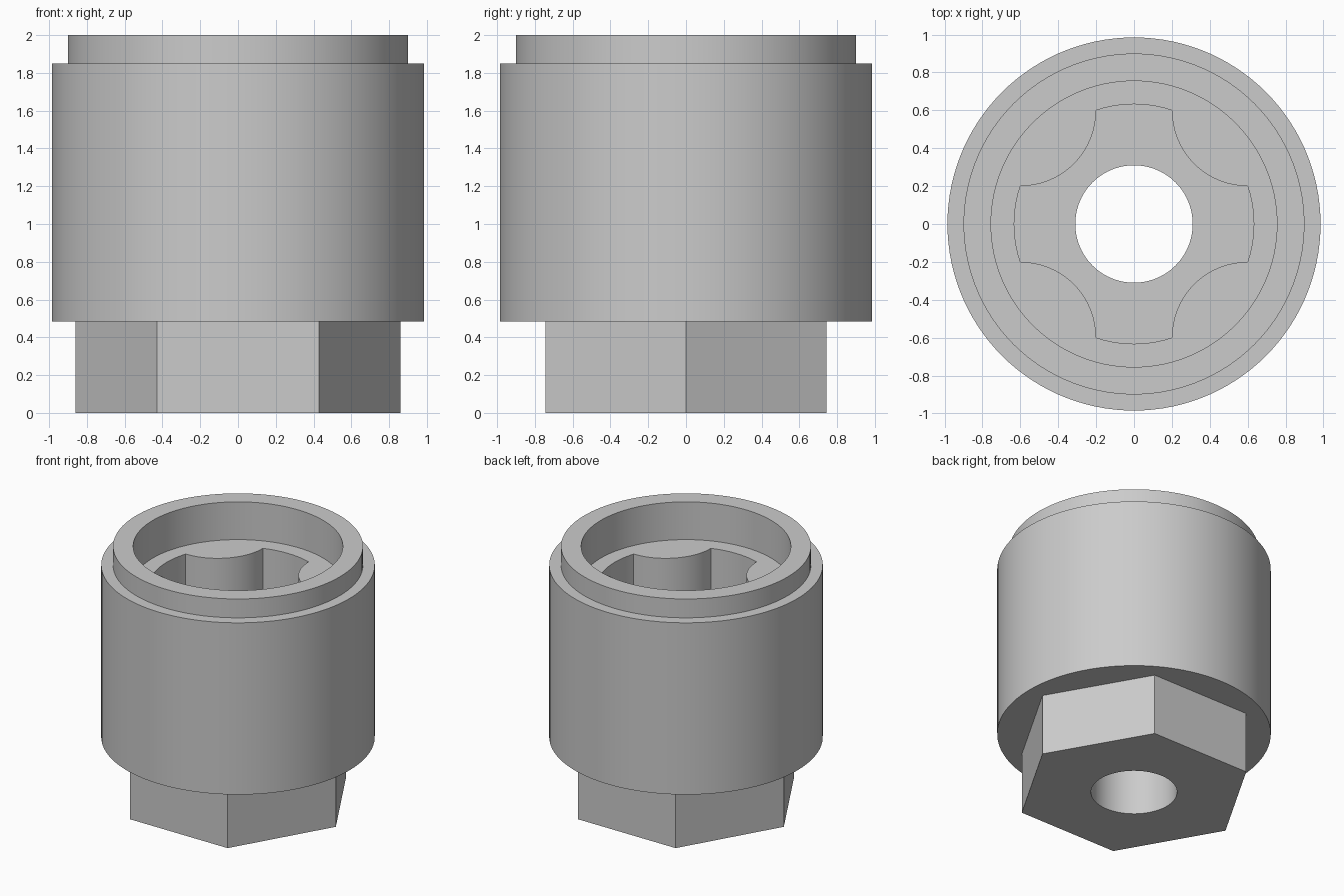
import bpy, bmesh
from math import cos, sin, radians, degrees, atan2, sqrt, pi

cube = bpy.data.objects.get("Cube")
if cube:
    bpy.data.objects.remove(cube, do_unlink=True)

# Plain grey material
grey = bpy.data.materials.new("plain_grey")
grey.use_nodes = True
colour = (0.6, 0.6, 0.6, 1)
grey.diffuse_color = colour
grey.node_tree.nodes["Principled BSDF"].inputs["Base Color"].default_value = colour

# Shared angles, nudged so the socket corners land exactly on a vertex
LOBE_OFFSET, LOBE_RADIUS = 0.6, 0.4
corner = degrees(atan2(LOBE_OFFSET - LOBE_RADIUS, LOBE_OFFSET))
nudge = {18: corner, 72: 90 - corner}
angles = [radians(a - a % 90 + nudge.get(a % 90, a % 90)) for a in range(0, 360, 3)]


def circle(radius):
    return lambda a: radius


def hexagon(radius):
    return lambda a: radius * cos(pi / 6) / cos(a % (pi / 3) - pi / 6)


def cross_socket(a):
    """Disc with four round lobes biting in on the diagonals."""
    q = a % (pi / 2)
    if not radians(corner) - 1e-6 <= q <= radians(90 - corner) + 1e-6:
        return sqrt(LOBE_OFFSET ** 2 + (LOBE_OFFSET - LOBE_RADIUS) ** 2)
    along = LOBE_OFFSET * (cos(q) + sin(q))
    return along - sqrt(along ** 2 - 2 * LOBE_OFFSET ** 2 + LOBE_RADIUS ** 2)


# Closed section: up the outside, then down through the bore
section = [
    (hexagon(0.86), 0), (hexagon(0.86), 0.485),          # hex drive
    (circle(0.985), 0.485), (circle(0.985), 1.85),       # main barrel
    (circle(0.9), 1.85), (circle(0.9), 2),               # raised rim
    (circle(0.755), 2), (circle(0.755), 1.7),            # counterbore
    (cross_socket, 1.7), (cross_socket, 0.485),          # lobed socket
    (circle(0.31), 0.485), (circle(0.31), 0),            # through hole
]

bm = bmesh.new()
rings = [[bm.verts.new((shape(a) * cos(a), shape(a) * sin(a), z)) for a in angles]
         for shape, z in section]
for i, low in enumerate(rings):
    high = rings[(i + 1) % len(rings)]
    for j in range(len(angles)):
        k = (j + 1) % len(angles)
        bm.faces.new((low[j], low[k], high[k], high[j]))
bmesh.ops.recalc_face_normals(bm, faces=bm.faces)

mesh = bpy.data.meshes.new("hex_socket_coupling")
bm.to_mesh(mesh)
bm.free()
mesh.materials.append(grey)
coupling = bpy.data.objects.new("hex_socket_coupling", mesh)
bpy.context.collection.objects.link(coupling)
bpy.context.view_layer.objects.active = coupling
coupling.select_set(True)
bpy.ops.object.shade_smooth_by_angle(angle=radians(30))
